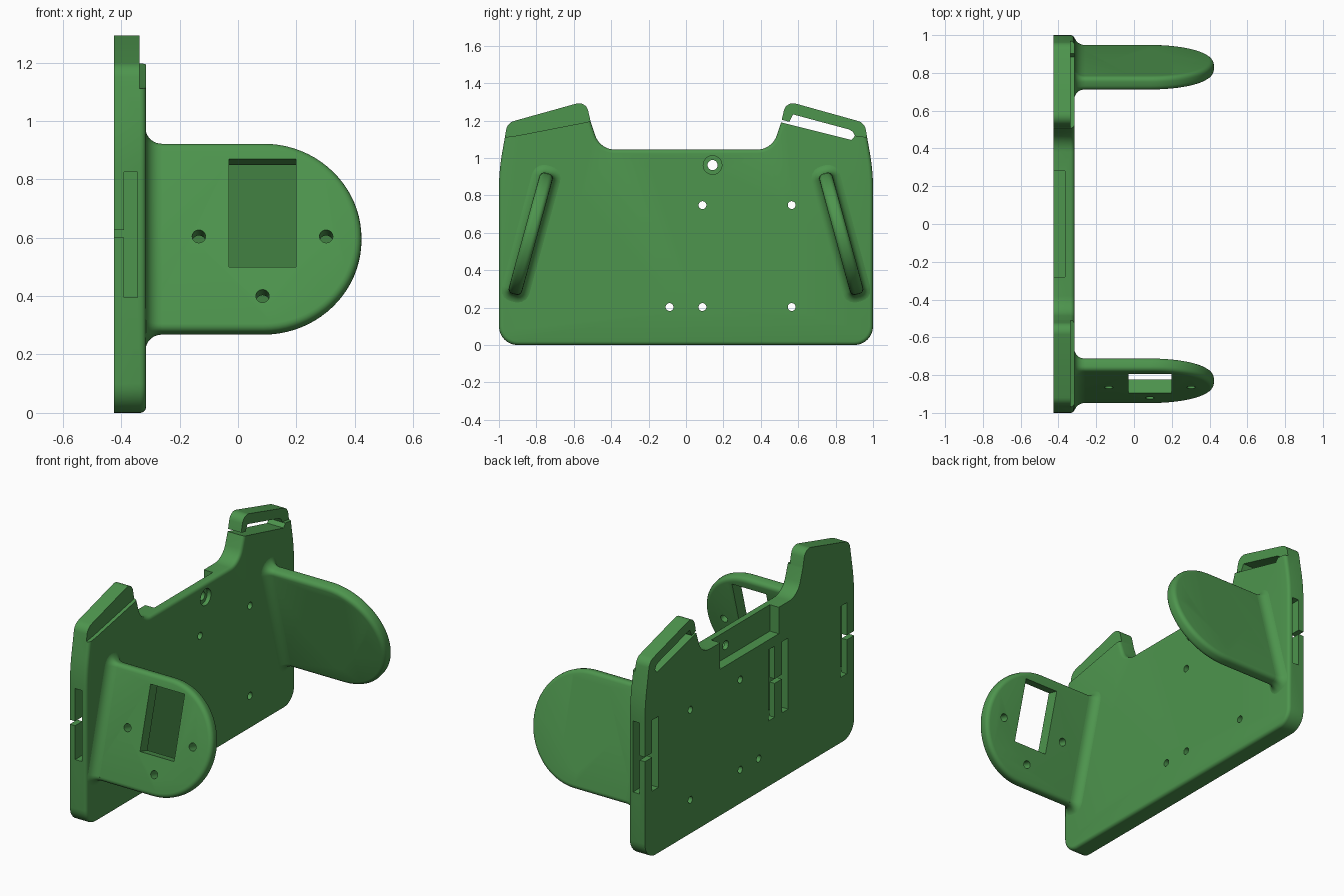
import bpy, bmesh, math
from mathutils import Matrix, Vector

if "Cube" in bpy.data.objects:
    bpy.data.objects.remove(bpy.data.objects["Cube"])

green = bpy.data.materials.new("green plastic")
green.diffuse_color = (0.075, 0.30, 0.075, 1)
green.use_nodes = True
green.node_tree.nodes["Principled BSDF"].inputs["Base Color"].default_value = green.diffuse_color
BACK, FRONT = -0.425, -0.315
# local (a, b, depth) -> world (y, z, x)
PLATE = Matrix(((0, 0, 1, 0), (1, 0, 0, 0), (0, 1, 0, 0), (0, 0, 0, 1)))


def rounded(points, steps=8):
    """Polygon from (a, b, radius) corners with filleted corners."""
    out = []
    for i, (a, b, r) in enumerate(points):
        p = Vector((a, b))
        if r == 0:
            out.append(p)
            continue
        u = (Vector(points[i - 1][:2]) - p).normalized()
        w = (Vector(points[(i + 1) % len(points)][:2]) - p).normalized()
        half = u.angle(w) / 2
        centre = p + (u + w).normalized() * (r / math.sin(half))
        s = p + u * (r / math.tan(half)) - centre
        e = p + w * (r / math.tan(half)) - centre
        turn = math.atan2(s.x * e.y - s.y * e.x, s.dot(e))
        out += [centre + Matrix.Rotation(turn * k / steps, 2) @ s for k in range(steps + 1)]
    return out


def circle(a, b, r, n=24):
    return [(a + r * math.cos(2 * math.pi * k / n), b + r * math.sin(2 * math.pi * k / n)) for k in range(n)]


def rect(a0, a1, b0, b1):
    return [(a0, b0), (a1, b0), (a1, b1), (a0, b1)]


def loft(name, rings, matrix, bevel=0, pick=None):
    """Closed solid through rings of (a, b, depth) points."""
    bm = bmesh.new()
    loops = [[bm.verts.new(p) for p in ring] for ring in rings]
    n = len(loops[0])
    for lo, hi in zip(loops, loops[1:]):
        for i in range(n):
            j = (i + 1) % n
            bm.faces.new((lo[i], lo[j], hi[j], hi[i]))
    bm.faces.new(loops[0][::-1])
    bm.faces.new(loops[-1])
    bmesh.ops.recalc_face_normals(bm, faces=bm.faces)
    if bevel:
        edges = [e for e in bm.edges if pick(e.verts[0].co, e.verts[1].co)]
        bmesh.ops.bevel(bm, geom=edges, offset=bevel, segments=4, profile=0.5,
                        affect='EDGES', clamp_overlap=True)
    bm.transform(matrix)
    bmesh.ops.recalc_face_normals(bm, faces=bm.faces)
    mesh = bpy.data.meshes.new(name)
    bm.to_mesh(mesh)
    bm.free()
    mesh.materials.append(green)
    ob = bpy.data.objects.new(name, mesh)
    bpy.context.collection.objects.link(ob)
    return ob


def prism(name, pts, lo, hi, matrix, bevel=0, pick=None):
    return loft(name, [[(p[0], p[1], d) for p in pts] for d in (lo, hi)], matrix, bevel, pick)


def cut(ob, pts, lo, hi, matrix):
    tool = prism("cutter", pts, lo, hi, matrix)
    tool.hide_render = True
    mod = ob.modifiers.new("cut", 'BOOLEAN')
    mod.operation, mod.solver, mod.object = 'DIFFERENCE', 'EXACT', tool
    bpy.context.view_layer.objects.active = ob
    bpy.ops.object.modifier_apply(modifier=mod.name)
    bpy.data.objects.remove(tool)


def smooth(ob):
    bpy.ops.object.select_all(action='DESELECT')
    ob.select_set(True)
    bpy.context.view_layer.objects.active = ob
    bpy.ops.object.shade_smooth_by_angle(angle=math.radians(35))


# back plate with raised strap-loop shoulders
half = [(1, 0, 0.1), (1, 0.93, 1.1), (0.955, 1.188, 0.06), (0.535, 1.305, 0.05),
        (0.51, 1.195, 0), (0.46, 1.045, 0.11)]
outline = rounded(half + [(-y, z, r) for y, z, r in reversed(half)])
plate = prism("back_plate", outline, BACK, FRONT, PLATE, 0.02,
              lambda p, q: min(p.z, q.z) > FRONT - 0.001)

# strap slots with a narrow entry slit, and thinner loop bars
slot = [(0.44, 1.207), (0.44, 1.218), (0.513, 1.204), (0.553, 1.193), (0.572, 1.233), (0.87, 1.153),
        (0.893, 1.14), (0.903, 1.118), (0.885, 1.096), (0.54, 1.182)]
bar = [(0.44, 1.212), (0.55, 1.188), (0.9, 1.12), (1.05, 1.1), (1.05, 1.4), (0.44, 1.4)]
for s in (1, -1):
    cut(plate, [(s * y, z) for y, z in bar], -0.337, -0.2, PLATE)
    cut(plate, [(s * y, z) for y, z in slot], -0.5, -0.2, PLATE)

# connector pocket in the back
cut(plate, rect(-0.28, 0.28, 0.885, 1.1), -0.5, -0.365, PLATE)

# mounting holes
for s in (1, -1):
    cut(plate, circle(s * 0.142, 0.962, 0.05), -0.34, -0.2, PLATE)
    cut(plate, circle(s * 0.142, 0.962, 0.027), -0.5, -0.2, PLATE)
    for y in (0.088, 0.565):
        for z in (0.203, 0.748):
            cut(plate, circle(s * y, z, 0.021), -0.5, -0.2, PLATE)

# split-lip strap channels on both edges and beside the middle
Z0, Z1 = 0.395, 0.825
for s in (1, -1):
    cut(plate, rect(s * 0.87, s * 0.93, Z0, Z1), -0.5, -0.345, PLATE)
    cut(plate, rect(s * 0.90, s * 1.05, Z0, Z1), -0.39, -0.345, PLATE)
    cut(plate, rect(s * 0.90, s * 1.05, 0.6, 0.627), -0.5, -0.37, PLATE)
for y in (-0.37, -0.24):
    cut(plate, rect(y, y + 0.06, Z0, Z1), -0.5, -0.345, PLATE)
cut(plate, rect(-0.34, -0.21, Z0, Z1), -0.39, -0.345, PLATE)
cut(plate, rect(-0.34, -0.21, 0.6, 0.627), -0.5, -0.37, PLATE)
smooth(plate)

# tilted side arms with round ends
R, CX, T, ROOT = 0.335, 0.088, 0.0365, -0.317
tilt = math.radians(15.3)
sn, cs = math.sin(tilt), math.cos(tilt)
arm_outline = [(ROOT, -R)] + [(CX + R * math.cos(t), R * math.sin(t)) for t in
                              [math.pi * (k / 40 - 0.5) for k in range(41)]] + [(ROOT, R)]
FILLET = 0.055
for side, s in (("right", 1), ("left", -1)):
    frame = Matrix(((1, 0, 0, 0), (0, -s * sn, -cs, s * 0.83), (0, cs, -s * sn, 0.595), (0, 0, 0, 1)))
    arm = prism(side + "_arm", arm_outline, -T, T, frame, 0.025,
                lambda p, q: abs(p.z - q.z) < 1e-5 and max(p.x, q.x) > ROOT + 0.01)
    cut(arm, rect(-0.03, 0.198, -0.109, 0.274), -0.2, 0.2, frame)
    for x, v in ((-0.134, 0), (0.302, 0), (0.084, -0.212)):
        cut(arm, circle(x, v, 0.023), -0.2, 0.2, frame)
    smooth(arm)

    # flared fillet where the arm meets the plate
    rings = []
    for k in range(9):
        t = math.pi / 2 * k / 8
        o = FILLET * (1 - math.sin(t))
        x = ROOT + FILLET * (1 - math.cos(t))
        a, b, r = R + o, T + o, 0.025 + o
        section = rounded([(-a, -b, r), (a, -b, r), (a, b, r), (-a, b, r)], 5)
        rings.append([(x, p.x, p.y) for p in section])
    flare = loft(side + "_arm_fillet", rings, frame)
    for v in flare.data.vertices:
        v.co.y = max(-0.985, min(0.985, v.co.y))
    smooth(flare)
